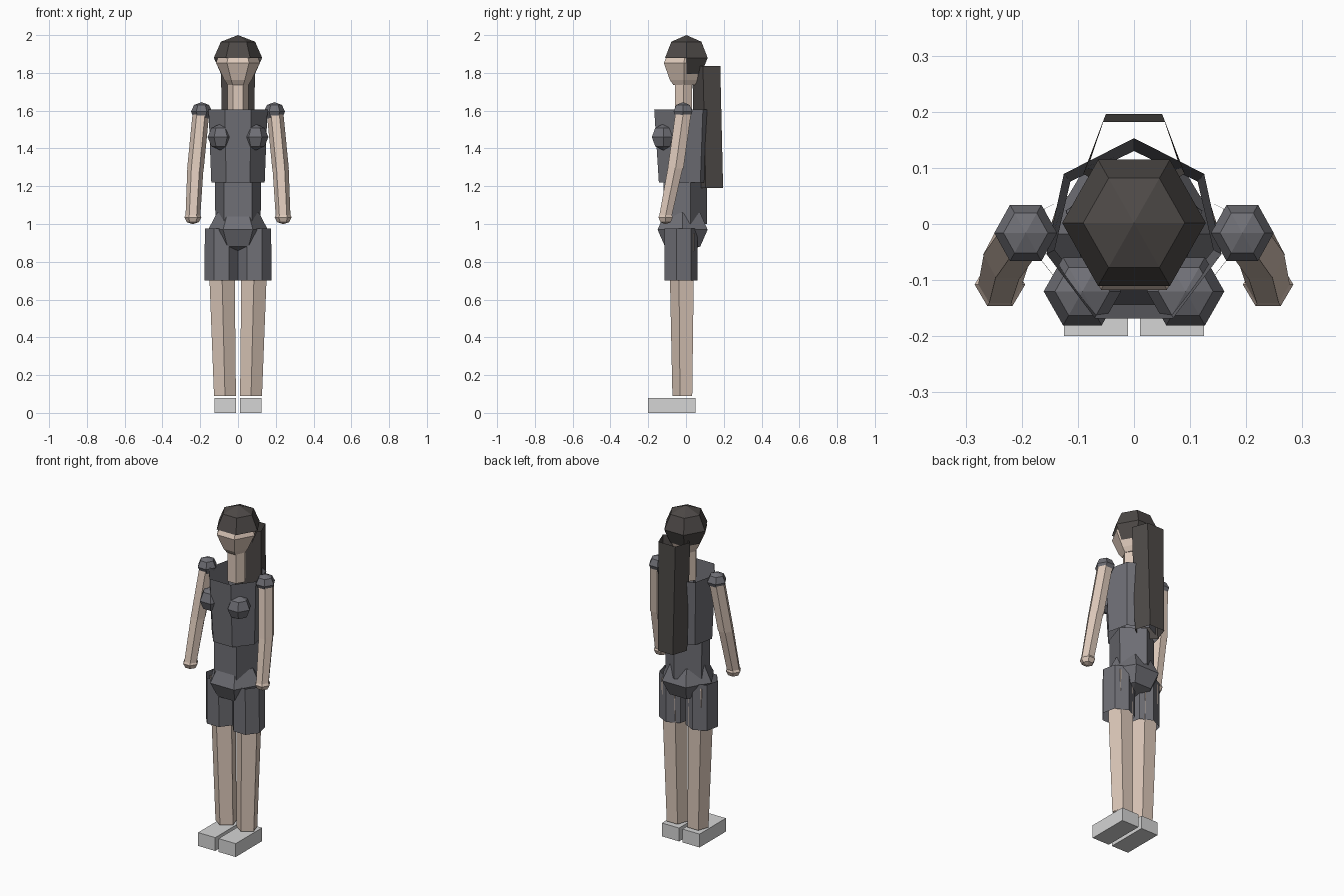
import bpy, bmesh
from math import sin, cos, pi
from mathutils import Vector

if "Cube" in bpy.data.objects:
    bpy.data.objects.remove(bpy.data.objects["Cube"])


def material(name, rgb):
    m = bpy.data.materials.new(name)
    m.diffuse_color = (*rgb, 1)
    m.use_nodes = True
    m.node_tree.nodes["Principled BSDF"].inputs["Base Color"].default_value = m.diffuse_color
    return m


SKIN = material("skin", (0.72, 0.58, 0.49))
SUIT = material("grey cloth", (0.16, 0.16, 0.18))
HAIR = material("dark hair", (0.075, 0.067, 0.063))
SHOE = material("light shoe", (0.66, 0.66, 0.66))


def finish(name, bm, mat):
    mesh = bpy.data.meshes.new(name)
    bm.to_mesh(mesh)
    bm.free()
    mesh.materials.append(mat)
    ob = bpy.data.objects.new(name, mesh)
    bpy.context.collection.objects.link(ob)
    return ob


def loft(name, mat, n, start, rings, cap=False):
    """Open tube through level rings (x, y, z, rx, ry), listed bottom to top."""
    bm = bmesh.new()
    loops = []
    for x, y, z, rx, ry in rings:
        angles = [start + 2 * pi * i / n for i in range(n)]
        loops.append([bm.verts.new((x + rx * cos(a), y + ry * sin(a), z)) for a in angles])
    for lo, hi in zip(loops, loops[1:]):
        for i in range(n):
            j = (i + 1) % n
            bm.faces.new((lo[i], lo[j], hi[j], hi[i]))
    if cap:
        bm.faces.new(loops[0][::-1])
        bm.faces.new(loops[-1])
    return finish(name, bm, mat)


def ball(name, mat, c, r, keep=None):
    """Low-poly ball: six sides, four bands, a corner on the x axis."""
    bm = bmesh.new()
    bmesh.ops.create_uvsphere(bm, u_segments=6, v_segments=4, radius=1)
    # turn so that a corner always lies on the x axis
    ring = max(bm.verts, key=lambda v: v.co.x)
    if abs(ring.co.y) > 0.1:
        for v in bm.verts:
            x, y, z = v.co
            v.co = (x * cos(pi / 6) - y * sin(pi / 6), x * sin(pi / 6) + y * cos(pi / 6), z)
    if keep:
        drop = [f for f in bm.faces if not keep(f.calc_center_median())]
        bmesh.ops.delete(bm, geom=drop, context='FACES')
    for v in bm.verts:
        v.co = Vector((c[0] + v.co.x * r[0], c[1] + v.co.y * r[1], c[2] + v.co.z * r[2]))
    return finish(name, bm, mat)


def box(name, mat, lo, hi):
    bm = bmesh.new()
    bmesh.ops.create_cube(bm, size=1)
    for v in bm.verts:
        v.co = [(a + b) / 2 + k * (b - a) for a, b, k in zip(lo, hi, v.co)]
    return finish(name, bm, mat)


BACK, FRONT = pi / 2, -pi / 2   # where the first corner of a ring points

# Head, cap of hair with a lower back half, and hanging hair
loft("head", SKIN, 6, 0, [(0, -0.01, 1.735, 0.055, 0.065), (0, -0.01, 1.762, 0.072, 0.087),
                          (0, -0.01, 1.853, 0.117, 0.124), (0, -0.005, 1.94, 0.083, 0.085)], cap=True)
ball("hair_cap", HAIR, (0, 0.002, 1.88), (0.128, 0.13, 0.12),
     lambda p: p.z > 0 or (p.y > 0 and p.z > -0.6))
loft("long_hair", HAIR, 5, FRONT, [(0, 0.13, 1.19, 0.085, 0.082), (0, 0.115, 1.836, 0.095, 0.082)])

# Neck and trunk
loft("neck", SKIN, 6, 0, [(0, -0.014, 1.56, 0.055, 0.052), (0, -0.014, 1.78, 0.055, 0.052)])
loft("chest", SUIT, 7, BACK, [(0, -0.014, 1.22, 0.145, 0.144), (0, -0.016, 1.605, 0.16, 0.169)])
loft("waist", SUIT, 5, BACK, [(0, -0.016, 1.0, 0.126, 0.128), (0, -0.016, 1.225, 0.128, 0.128)])
ball("pelvis", SUIT, (0, -0.018, 0.97), (0.158, 0.153, 0.125))

# Paired parts
for side, s in (("left", 1), ("right", -1)):
    ball(side + "_bust", SUIT, (s * 0.092, -0.12, 1.46), (0.069, 0.07, 0.07))
    ball(side + "_shoulder", SUIT, (s * 0.193, -0.016, 1.595), (0.056, 0.058, 0.05))
    loft(side + "_upper_arm", SKIN, 6, 0, [(s * 0.225, -0.055, 1.295, 0.044, 0.048),
                                           (s * 0.196, -0.014, 1.59, 0.044, 0.048)])
    loft(side + "_forearm", SKIN, 6, 0, [(s * 0.239, -0.11, 1.035, 0.039, 0.038),
                                         (s * 0.225, -0.055, 1.305, 0.043, 0.046)])
    ball(side + "_hand", SKIN, (s * 0.239, -0.108, 1.035), (0.045, 0.044, 0.036))
    loft(side + "_shorts_leg", SUIT, 7, BACK, [(s * 0.088, -0.03, 0.70, 0.091, 0.092),
                                               (s * 0.088, -0.03, 0.975, 0.09, 0.092)])
    loft(side + "_leg", SKIN, 5, FRONT, [(s * 0.069, -0.014, 0.09, 0.061, 0.058),
                                         (s * 0.09, -0.016, 0.95, 0.074, 0.074)])
    box(side + "_shoe", SHOE, (s * 0.068 - 0.057, -0.2, 0), (s * 0.068 + 0.057, 0.05, 0.08))
